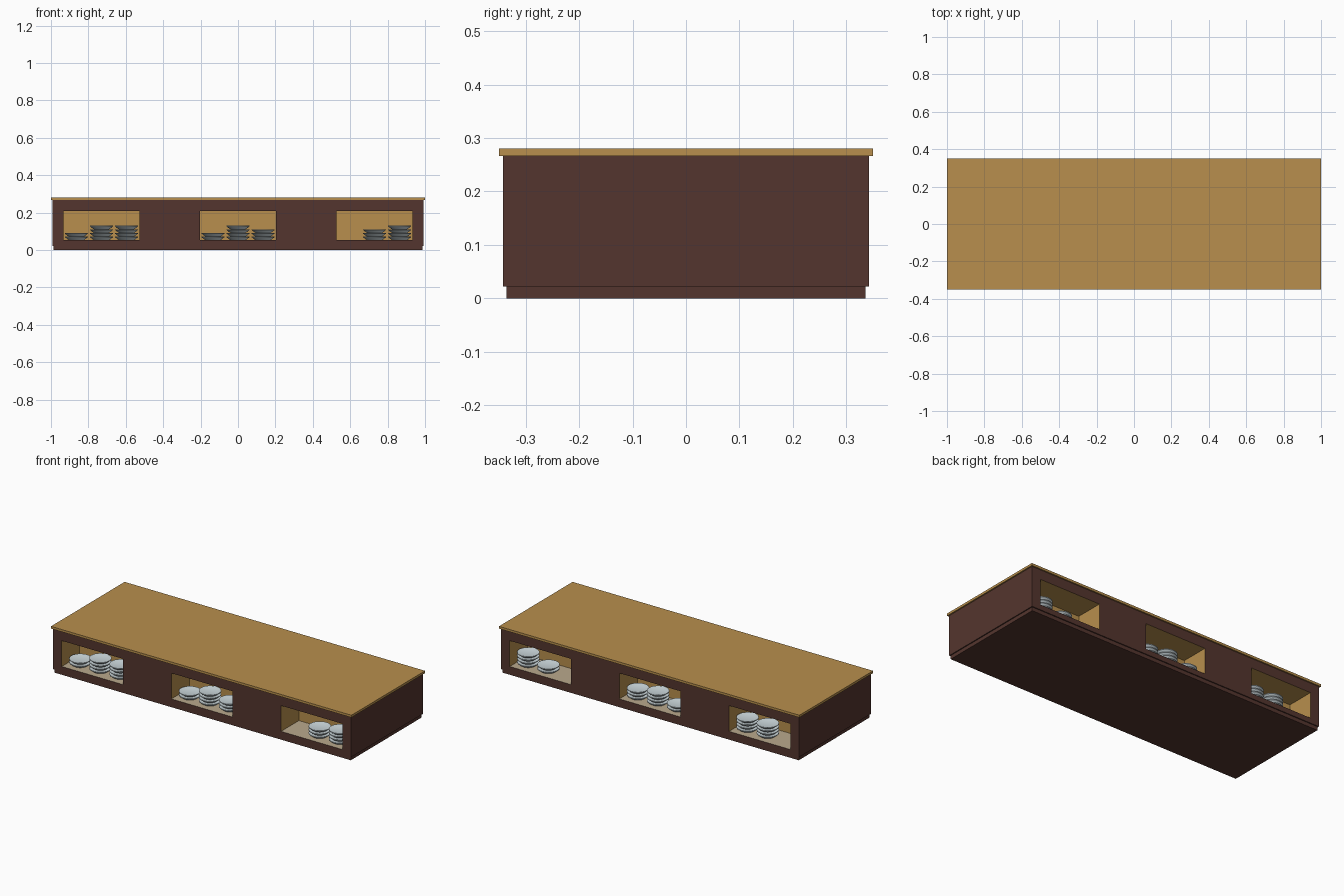
import bpy, bmesh, math
from mathutils import Matrix

if "Cube" in bpy.data.objects:
    bpy.data.objects.remove(bpy.data.objects["Cube"])


def mat(name, rgb):
    m = bpy.data.materials.new(name)
    lin = [((c / 255 + 0.055) / 1.055) ** 2.4 for c in rgb]
    m.diffuse_color = (*lin, 1)
    m.use_nodes = True
    m.node_tree.nodes["Principled BSDF"].inputs["Base Color"].default_value = m.diffuse_color
    return m


BROWN = mat("dark_brown_wood", (84, 53, 46))
TAN = mat("tan_wood", (184, 143, 77))
BEIGE = mat("beige_shelf", (186, 169, 140))
CHINA = mat("pale_china", (206, 218, 222))


def finish(bm, name, mats):
    me = bpy.data.meshes.new(name)
    bm.to_mesh(me)
    bm.free()
    for m in mats:
        me.materials.append(m)
    ob = bpy.data.objects.new(name, me)
    bpy.context.collection.objects.link(ob)
    return ob


def box(name, x, y, z0, z1, m):
    bm = bmesh.new()
    bmesh.ops.create_cube(bm, size=1, matrix=Matrix.Translation((0, 0, (z0 + z1) / 2))
                          @ Matrix.Diagonal((2 * x, 2 * y, z1 - z0, 1)))
    return finish(bm, name, [m])


# plinth and counter top
box("plinth", 0.986, 0.336, 0, 0.024, BROWN)
box("counter_top", 1.0, 0.35, 0.266, 0.28, TAN)

# cabinet body: front and back walls are grids with cubby openings
BX, BY, Z0, Z1 = 0.992, 0.342, 0.022, 0.266
FLOOR, CEIL, DEPTH, HALF = 0.053, 0.208, 0.17, 0.204
CENTRES = (-0.73, 0.0, 0.73)
xs = [-BX] + [c + s * HALF for c in CENTRES for s in (-1, 1)] + [BX]
zs = [Z0, FLOOR, CEIL, Z1]
bm = bmesh.new()


def quad(pts, mi=0):
    bm.faces.new([bm.verts.new(p) for p in pts]).material_index = mi


for s in (1, -1):  # s turns the front half round to the back
    def q(pts, mi=0):
        quad([(s * x, s * y, z) for x, y, z in pts], mi)
    for i in range(7):
        for k in range(3):
            a, b, c, d = xs[i], xs[i + 1], zs[k], zs[k + 1]
            f, r = -BY, -BY + DEPTH
            if k == 1 and i % 2:  # cubby interior
                q([(a, r, c), (b, r, c), (b, r, d), (a, r, d)], 1)
                q([(a, f, c), (a, r, c), (a, r, d), (a, f, d)], 1)
                q([(b, r, c), (b, f, c), (b, f, d), (b, r, d)], 1)
                q([(a, r, d), (b, r, d), (b, f, d), (a, f, d)], 1)
                q([(a, f, c), (b, f, c), (b, r, c), (a, r, c)], 2)
            else:
                q([(a, f, c), (b, f, c), (b, f, d), (a, f, d)])
    # end wall
    q([(BX, -BY, Z0), (BX, BY, Z0), (BX, BY, Z1), (BX, -BY, Z1)])
quad([(-BX, BY, Z0), (BX, BY, Z0), (BX, -BY, Z0), (-BX, -BY, Z0)])
quad([(-BX, -BY, Z1), (BX, -BY, Z1), (BX, BY, Z1), (-BX, BY, Z1)])
bmesh.ops.remove_doubles(bm, verts=bm.verts, dist=1e-5)
finish(bm, "cabinet_body", [BROWN, TAN, BEIGE])

# plate: lathe profile (radius, height), base to rim to shallow well
STEP, N = 0.0192, 24
PROFILE = [(0.04, 0), (0.048, 0.005), (0.061, 0.015), (0.061, 0.0192),
           (0.057, 0.0192), (0.043, 0.0155)]


def plate_stack(name, x, y, count):
    bm = bmesh.new()
    for p in range(count):
        z = FLOOR + p * STEP
        rings = [[bm.verts.new((x + r * math.cos(2 * math.pi * j / N),
                                y + r * math.sin(2 * math.pi * j / N), z + h))
                  for j in range(N)] for r, h in PROFILE]
        for lo, hi in zip(rings, rings[1:]):
            for j in range(N):
                k = (j + 1) % N
                bm.faces.new((lo[j], lo[k], hi[k], hi[j]))
        bm.faces.new(rings[0][::-1])
        bm.faces.new(rings[-1])
    ob = finish(bm, name, [CHINA])
    bpy.ops.object.select_all(action='DESELECT')
    ob.select_set(True)
    bpy.context.view_layer.objects.active = ob
    bpy.ops.object.shade_smooth_by_angle(angle=math.radians(25))


# stacks listed by rising x in each cubby
LAYOUT = {"front": (-0.265, ((2, 4, 4), (2, 4, 3), (0, 3, 4))),
          "back": (0.265, ((0, 4, 4), (2, 4, 3), (0, 2, 4)))}
for side, (y, cubbies) in LAYOUT.items():
    for ci, counts in enumerate(cubbies):
        for j, n in enumerate(counts):
            if n:
                plate_stack(f"{side}_plate_stack_{ci}_{j}",
                            CENTRES[ci] + (j - 1) * 0.134, y, n)
